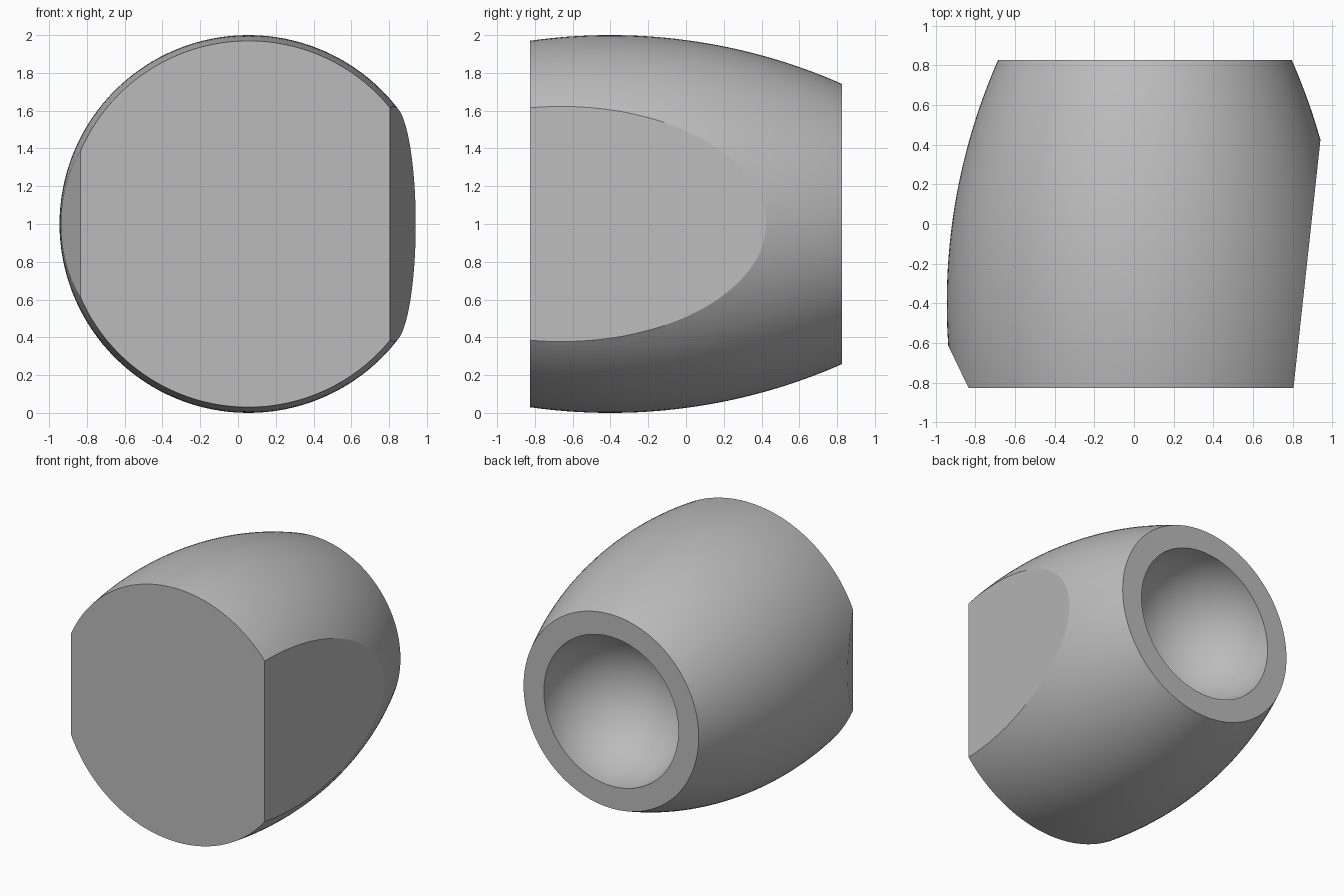
import bpy, bmesh, math
from mathutils import Vector, Matrix

cube = bpy.data.objects.get("Cube")
if cube:
    bpy.data.objects.remove(cube, do_unlink=True)

HALF = 0.827            # half length along y
CENTRE = Vector((0.055, 0, 1.0))
ARC = 3.04              # radius of the barrel curve
BULGE_Y = -0.4          # where the barrel is widest
SOCKET = 0.57           # radius of the round socket
STEPS = 128


def barrel_radius(y):
    return 1.0 - ARC + math.sqrt(ARC ** 2 - (y - BULGE_Y) ** 2)


# Grey material
grey = bpy.data.materials.new("plain_grey")
grey.use_nodes = True
colour = (0.5, 0.5, 0.5, 1)
grey.diffuse_color = colour
grey.node_tree.nodes["Principled BSDF"].inputs["Base Color"].default_value = colour

# Profile: socket bowl, rim, barrel side, flat front
profile = []
for i in range(25):
    a = math.pi / 2 * i / 24
    profile.append((SOCKET * math.sin(a), HALF - SOCKET * math.cos(a)))
for i in range(33):
    y = HALF - 2 * HALF * i / 32
    profile.append((barrel_radius(y), y))
profile.append((0, -HALF))

# Turn the profile around the y axis
bm = bmesh.new()
verts = [bm.verts.new((r, y, 0)) for r, y in profile]
edges = [bm.edges.new(pair) for pair in zip(verts, verts[1:])]
bmesh.ops.spin(bm, geom=verts + edges, cent=(0, 0, 0), axis=(0, 1, 0),
               angle=2 * math.pi, steps=STEPS)
bmesh.ops.remove_doubles(bm, verts=bm.verts, dist=0.0005)
bmesh.ops.transform(bm, matrix=Matrix.Translation(CENTRE), verts=bm.verts)


# Slice a flat through two points seen from above, and close it
def cut_flat(start, end, side):
    along = Vector((end[0] - start[0], end[1] - start[1], 0))
    normal = Vector((along.y, -along.x, 0)).normalized() * side
    result = bmesh.ops.bisect_plane(
        bm, geom=bm.verts[:] + bm.edges[:] + bm.faces[:], dist=0.0001,
        plane_co=(start[0], start[1], 0), plane_no=normal, clear_outer=True)
    cut = [e for e in result["geom_cut"]
           if isinstance(e, bmesh.types.BMEdge) and e.is_boundary]
    bmesh.ops.holes_fill(bm, edges=cut, sides=0)


cut_flat((0.805, -HALF), (0.94, 0.415), 1)
cut_flat((-0.835, -HALF), (-0.935, -0.62), -1)
bmesh.ops.recalc_face_normals(bm, faces=bm.faces)

mesh = bpy.data.meshes.new("barrel_body")
bm.to_mesh(mesh)
bm.free()
mesh.materials.append(grey)
body = bpy.data.objects.new("barrel_body", mesh)
bpy.context.collection.objects.link(body)

# Smooth curves, crisp rims
bpy.ops.object.select_all(action='DESELECT')
body.select_set(True)
bpy.context.view_layer.objects.active = body
bpy.ops.object.shade_smooth_by_angle(angle=math.radians(12))
